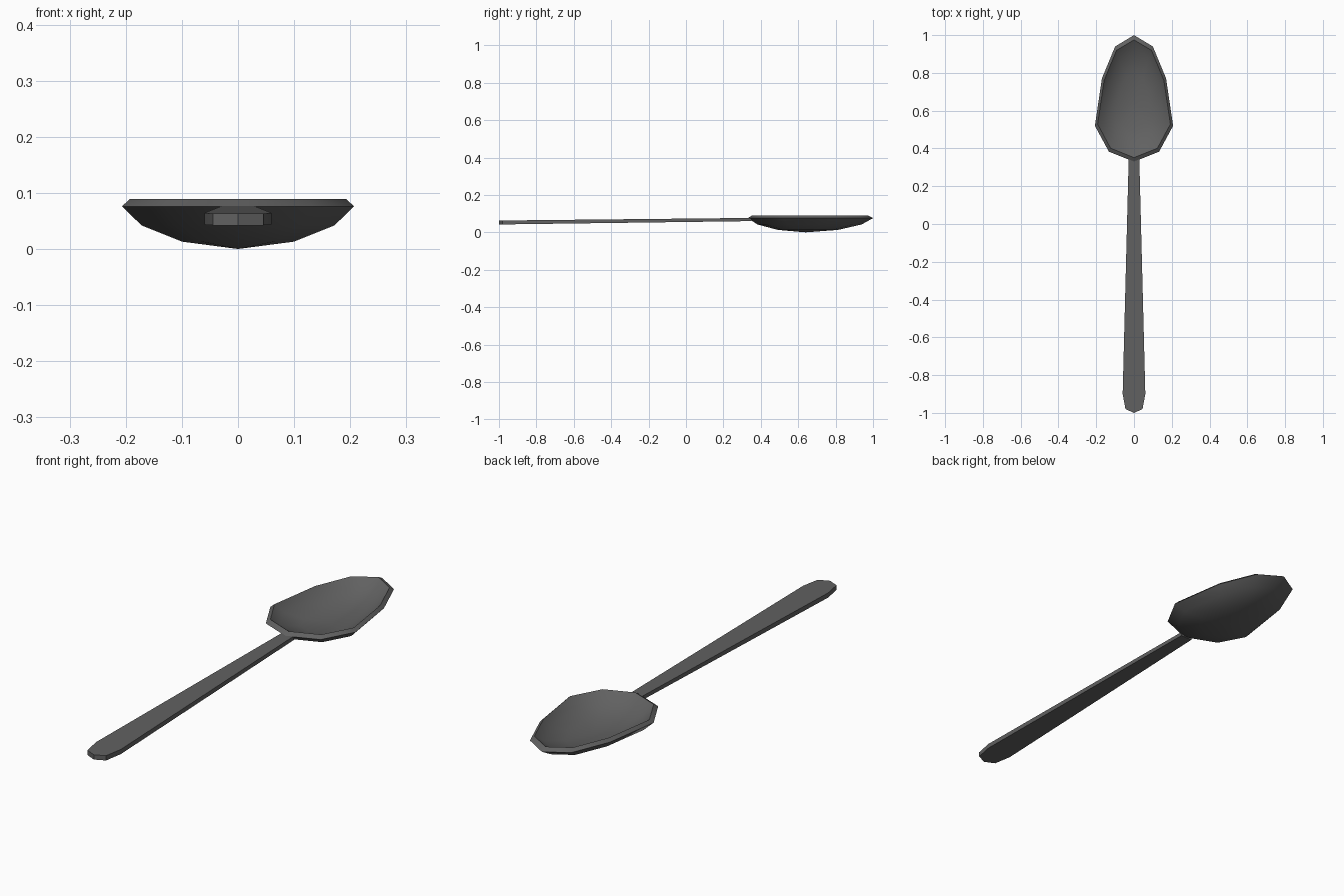
import bpy, bmesh, math

cube = bpy.data.objects.get("Cube")
if cube:
    bpy.data.objects.remove(cube, do_unlink=True)

steel = bpy.data.materials.new("dark_grey_metal")
steel.use_nodes = True
colour = (0.12, 0.12, 0.12, 1)
steel.diffuse_color = colour
steel.node_tree.nodes["Principled BSDF"].inputs["Base Color"].default_value = colour


def finish(bm, name, angle):
    bmesh.ops.recalc_face_normals(bm, faces=bm.faces)
    mesh = bpy.data.meshes.new(name)
    bm.to_mesh(mesh)
    bm.free()
    mesh.materials.append(steel)
    obj = bpy.data.objects.new(name, mesh)
    bpy.context.collection.objects.link(obj)
    bpy.ops.object.select_all(action='DESELECT')
    obj.select_set(True)
    bpy.context.view_layer.objects.active = obj
    bpy.ops.object.shade_smooth_by_angle(angle=math.radians(angle))
    return obj


def mirrored(half):
    """Close a half outline whose first and last points lie on x = 0."""
    return half + [(-x, y) for x, y in half[-2:0:-1]]


# Bowl: one outline scaled into rings, outside from the base up, then inside down
MID = 0.64
outline = mirrored([(0, 1), (0.1, 0.94), (0.17, 0.77), (0.207, 0.52), (0.133, 0.383), (0, 0.33)])
rings = [(0.48, 0.013), (0.83, 0.042), (1, 0.076), (0.93, 0.089), (0.78, 0.056), (0.45, 0.028)]
bm = bmesh.new()
loops = [[bm.verts.new((x * s, MID + (y - MID) * s, z)) for x, y in outline] for s, z in rings]
count = len(outline)
for a, b in zip(loops, loops[1:]):
    for i in range(count):
        j = (i + 1) % count
        bm.faces.new((a[i], a[j], b[j], b[i]))
for loop, z in ((loops[0], 0), (loops[-1], 0.016)):
    centre = bm.verts.new((0, MID, z))
    for i in range(count):
        bm.faces.new((loop[i], loop[(i + 1) % count], centre))
finish(bm, "bowl", 38)

# Handle: tapered bar rising gently towards the bowl
plan = mirrored([(0, -1), (0.045, -0.98), (0.06, -0.9), (0.028, 0.35), (0, 0.35)])
bm = bmesh.new()
layers = []
for low, high in ((0.042, 0.06), (0.063, 0.077)):
    layers.append([bm.verts.new((x, y, low + (high - low) * (y + 1) / 1.35)) for x, y in plan])
bottom, top = layers
bm.faces.new(bottom)
bm.faces.new(top)
for i in range(len(plan)):
    j = (i + 1) % len(plan)
    bm.faces.new((bottom[i], bottom[j], top[j], top[i]))
finish(bm, "handle", 20)
